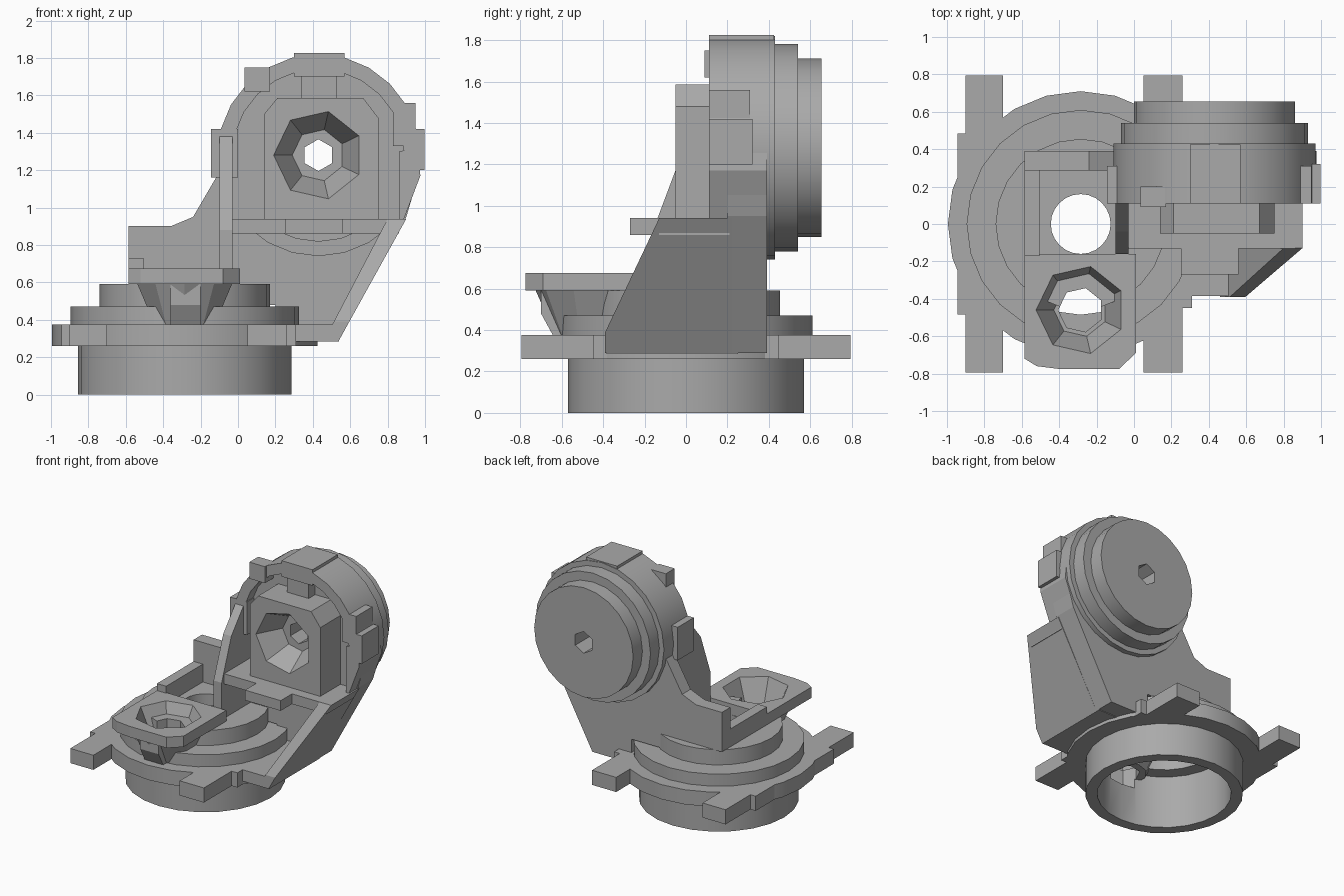
import bpy, bmesh, math
from mathutils import Vector

old = bpy.data.objects.get("Cube")
if old:
    bpy.data.objects.remove(old)

grey = bpy.data.materials.new("plain grey")
grey.use_nodes = True
COLOUR = (0.4, 0.4, 0.4, 1)
grey.diffuse_color = COLOUR
grey.node_tree.nodes["Principled BSDF"].inputs["Base Color"].default_value = COLOUR


def place(u, v, w, axis):
    """Put a 2D point (u, v) at distance w along the axis."""
    return Vector({"x": (w, u, v), "y": (u, w, v), "z": (u, v, w)}[axis])


def finish(name, bm, smooth=False):
    bmesh.ops.remove_doubles(bm, verts=bm.verts, dist=1e-5)
    bmesh.ops.recalc_face_normals(bm, faces=bm.faces)
    mesh = bpy.data.meshes.new(name)
    bm.to_mesh(mesh)
    bm.free()
    mesh.materials.append(grey)
    ob = bpy.data.objects.new(name, mesh)
    bpy.context.collection.objects.link(ob)
    if smooth:
        activate(ob)
        bpy.ops.object.shade_smooth_by_angle(angle=math.radians(25))
    return ob


def activate(ob):
    bpy.ops.object.select_all(action="DESELECT")
    ob.select_set(True)
    bpy.context.view_layer.objects.active = ob


def prism(name, pts, axis, a, b):
    bm = bmesh.new()
    low = [bm.verts.new(place(u, v, a, axis)) for u, v in pts]
    high = [bm.verts.new(place(u, v, b, axis)) for u, v in pts]
    bm.faces.new(low)
    bm.faces.new(high)
    for i in range(len(pts)):
        j = (i + 1) % len(pts)
        bm.faces.new((low[i], low[j], high[j], high[i]))
    return finish(name, bm)


def box(name, x, y, z):
    return prism(name, [(x[0], y[0]), (x[1], y[0]), (x[1], y[1]), (x[0], y[1])], "z", *z)


def cone(name, centre, r1, r2, axis, a, b, n):
    bm = bmesh.new()
    loops = []
    for r, w in ((r1, a), (r2, b)):
        angles = [math.tau * (i + 0.5) / n for i in range(n)]
        loops.append([bm.verts.new(place(centre[0] + r * math.cos(t), centre[1] + r * math.sin(t), w, axis))
                      for t in angles])
        bm.faces.new(loops[-1])
    for i in range(n):
        j = (i + 1) % n
        bm.faces.new((loops[0][i], loops[0][j], loops[1][j], loops[1][i]))
    return finish(name, bm)


def lathe(name, centre, profile, axis, n=24):
    """Turn a closed (radius, distance) profile into a stepped ring."""
    bm = bmesh.new()
    rings = []
    for i in range(n):
        c, s = math.cos(math.tau * i / n), math.sin(math.tau * i / n)
        rings.append([bm.verts.new(place(centre[0] + r * c, centre[1] + r * s, w, axis)) for r, w in profile])
    m = len(profile)
    for i in range(n):
        p, q = rings[i], rings[(i + 1) % n]
        for k in range(m):
            bm.faces.new((p[k], p[(k + 1) % m], q[(k + 1) % m], q[k]))
    return finish(name, bm, True)


def cut(ob, *cutters):
    activate(ob)
    for c in cutters:
        c.hide_render = True
        mod = ob.modifiers.new("cut", "BOOLEAN")
        mod.operation, mod.solver, mod.object = "DIFFERENCE", "EXACT", c
        bpy.ops.object.modifier_apply(modifier=mod.name)
        bpy.data.objects.remove(c)


BASE = (-0.285, 0)
CUP = (-0.285, -0.46)
HEAD = (0.43, 1.28)

# Round stepped base, open below
base = lathe("stepped_base", BASE, [
    (.57, 0), (.57, .26), (.71, .26), (.71, .375), (.61, .375), (.61, .47), (.455, .47),
    (.455, .59), (.16, .59), (.16, .5), (.38, .5), (.38, .42), (.485, .42), (.485, 0)], "z")
cut(base, cone("cutter", CUP, .12, .12, "z", .3, .7, 7))

# Flange tabs, mirrored front to back
for side, word in ((1, "back"), (-1, "front")):
    for x0, x1, y0, y1, part in ((-.9, -.7, .35, .795, "right_tab"), (.05, .26, .3, .795, "left_tab"),
                                 (-.945, -.8, .25, .485, "right_step"), (.1, .31, .2, .45, "left_step")):
        box(f"{word}_{part}", (x0, x1), sorted((side * y0, side * y1)), (.26, .375))

# Front screw plate with its tapered cup and post
plate = prism("screw_plate", [(-.585, -.16), (-.585, -.72), (-.52, -.76), (-.4, -.775), (-.08, -.775),
                              (.01, -.69), (.01, -.16)], "z", .59, .675)
cup = cone("screw_cup", CUP, .17, .27, "z", .375, .6, 10)
for part in (plate, cup):
    cut(part, cone("cutter", CUP, .13, .25, "z", .44, .7, 7), cone("cutter", CUP, .12, .12, "z", .3, .5, 7))
prism("cup_post", [(-.7, .595), (-.7, .48), (-.64, .37), (-.6, .37), (-.7 + .02, .595)], "x", -.36, -.2)

# Upright walls of the bracket
box("right_rail", (-.585, -.505), (-.17, .3), (.5, .73))
prism("low_wall", [(-.585, .59), (-.585, .9), (-.36, .9), (-.24, .95), (-.1, 1.19), (-.05, 1.19),
                   (-.05, .55)], "y", .285, .39)
prism("back_wall", [(-.1, .48), (-.1, 1.17), (.965, 1.17), (.9, .95), (.54, .29), (.2, .29), (.2, .48)],
      "y", .2, .39)
box("foot_floor", (.1, .54), (-.385, .25), (.285, .375))
prism("right_cheek", [(-.16, .58), (-.16, .88), (-.04, 1.2), (.11, 1.38), (.21, 1.38), (.21, .58)],
      "x", -.1, -.03)
gusset = prism("left_gusset", [(.46, .29), (.54, .29), (.9, .94), (.8, .94)], "y", -.39, .22)
cut(gusset, prism("cutter", [(-.5, .39), (-.39, .39), (-.12, .96), (-.12, 1.1), (-.5, 1.1)], "x", 0, 1.2))
prism("shelf", [(-.05, -.13), (.25, -.13), (.25, -.27), (.56, -.27), (.56, -.13), (.86, -.13),
                (.86, .21), (-.05, .21)], "z", .86, .94)

# Round head with a front recess and a stepped back
head = lathe("round_head", HEAD, [
    (.06, .655), (.43, .655), (.43, .54), (.5, .54), (.5, .43), (.54, .43),
    (.54, .11), (.46, .11), (.46, .2), (.06, .2)], "y")
cut(head, cone("cutter", HEAD, .085, .085, "y", 0, .8, 6),
    box("cutter", (-.03, .86), (0, .2), (.94, 1.28)))
prism("head_side", [(.86, .9), (.88, .92), (.975, 1.17), (.96, 1.32), (.86, 1.3)], "y", .11, .39)
box("head_rib", (.34, .53), (.12, .21), (1.55, 1.76))

# Front screw block
block = prism("screw_block", [(.14, .93), (.75, .93), (.75, 1.48), (.67, 1.585), (.21, 1.585), (.14, 1.5)],
              "y", -.05, .21)
cut(block, cone("cutter", HEAD, .25, .14, "y", -.07, .14, 7), cone("cutter", HEAD, .085, .085, "y", 0, .4, 6))

# Tabs around the head
for name, x, y, z in (("top_tab", (.3, .57), (.11, .425), (1.7, 1.825)),
                      ("right_upper_tab", (.035, .17), (.09, .2), (1.62, 1.75)),
                      ("right_side_tab", (-.145, 0), (.11, .31), (1.16, 1.42)),
                      ("left_upper_tab", (.83, .95), (.11, .31), (1.33, 1.56)),
                      ("left_side_tab", (.9, .998), (.11, .32), (1.2, 1.42))):
    box(name, x, y, z)
